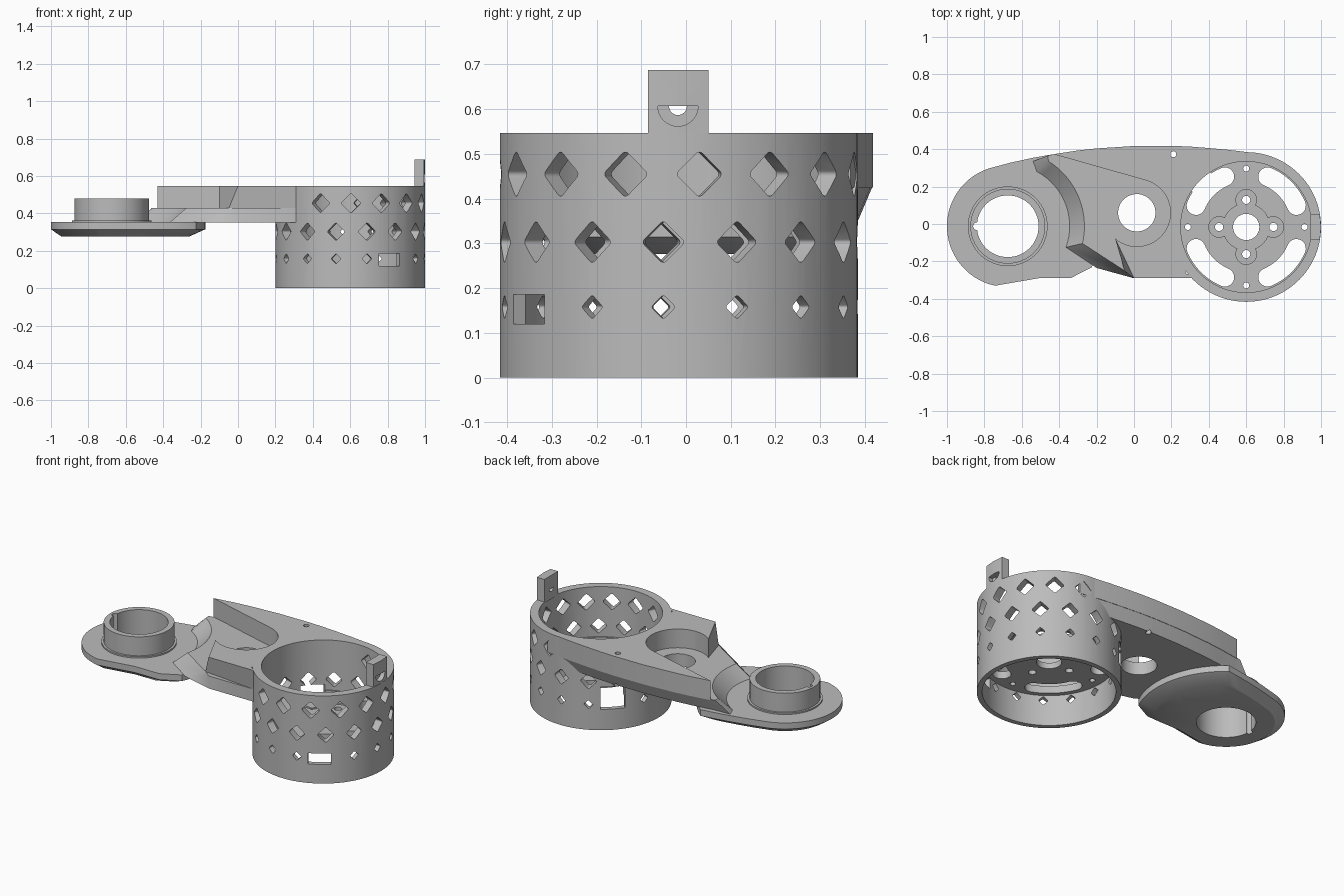
import bpy, bmesh, math
from mathutils import Matrix, Vector

if "Cube" in bpy.data.objects:
    bpy.data.objects.remove(bpy.data.objects["Cube"])

grey = bpy.data.materials.new("plain grey")
grey.diffuse_color = (0.5, 0.5, 0.5, 1)
grey.use_nodes = True
grey.node_tree.nodes["Principled BSDF"].inputs["Base Color"].default_value = grey.diffuse_color
CUP = (0.6, -0.016)      # centre of the perforated cup
RING = (-0.675, -0.012)  # centre of the raised ring
PIVOT = (0.015, 0.06)    # centre of the arm hole


def arc(c, r, a0, a1, n):
    return [(c[0] + r * math.cos(math.radians(a0 + (a1 - a0) * i / n)),
             c[1] + r * math.sin(math.radians(a0 + (a1 - a0) * i / n))) for i in range(n + 1)]


def circle(c, r, n=32):
    return arc(c, r, 0, 360, n)[:-1]


def loft(name, layers, matrix=Matrix(), closed=False):
    """Skin a stack of (outline, height) layers; closed joins last to first."""
    bm = bmesh.new()
    rows = [[bm.verts.new((x, y, z)) for x, y in pts] for pts, z in layers]
    n = len(rows[0])
    pairs = list(zip(rows, rows[1:])) + ([(rows[-1], rows[0])] if closed else [])
    for a, b in pairs:
        for i in range(n):
            j = (i + 1) % n
            bm.faces.new((a[i], a[j], b[j], b[i]))
    if not closed:
        bm.faces.new(rows[0])
        bm.faces.new(rows[-1])
    bmesh.ops.recalc_face_normals(bm, faces=bm.faces)
    bm.transform(matrix)
    mesh = bpy.data.meshes.new(name)
    bm.to_mesh(mesh)
    bm.free()
    mesh.materials.append(grey)
    ob = bpy.data.objects.new(name, mesh)
    bpy.context.collection.objects.link(ob)
    return ob


def drill(c, r, z0=-0.1, z1=0.8, n=32):
    return loft("cutter", [(circle(c, r, n), z0), (circle(c, r, n), z1)])


def activate(ob):
    bpy.ops.object.select_all(action='DESELECT')
    ob.select_set(True)
    bpy.context.view_layer.objects.active = ob


def cut(ob, cutters):
    """Subtract all cutters at once, then remove them."""
    bm = bmesh.new()
    for c in cutters:
        bm.from_mesh(c.data)
        bpy.data.objects.remove(c)
    mesh = bpy.data.meshes.new("cutter")
    bm.to_mesh(mesh)
    bm.free()
    tool = bpy.data.objects.new("cutter", mesh)
    tool.hide_render = True
    bpy.context.collection.objects.link(tool)
    mod = ob.modifiers.new("cut", 'BOOLEAN')
    mod.operation = 'DIFFERENCE'
    mod.solver = 'EXACT'
    mod.use_self = True
    mod.object = tool
    activate(ob)
    bpy.ops.object.modifier_apply(modifier="cut")
    bpy.data.objects.remove(tool)


def radial(pts, angle, z, r0, r1):
    """Prism pointing outward from the cup axis; outline x is vertical."""
    m = (Matrix.Translation((CUP[0], CUP[1], z)) @ Matrix.Rotation(math.radians(angle), 4, 'Z')
         @ Matrix.Rotation(math.pi / 2, 4, 'Y'))
    return loft("cutter", [(pts, r0), (pts, r1)], m)


def diamond(h, r):
    pts = []
    for k in range(4):
        a = 90 * k
        d = h - r
        c = (d * math.cos(math.radians(a)), d * math.sin(math.radians(a)))
        pts += arc(c, r, a - 45, a + 45, 4)
    return pts


def rect(h, w):
    return [(-h / 2, -w / 2), (h / 2, -w / 2), (h / 2, w / 2), (-h / 2, w / 2)]


# Perforated cup with a thin floor
profile = [(0.07, 0.19), (0.37, 0.19), (0.37, 0), (0.4, 0), (0.4, 0.547),
           (0.35, 0.547), (0.35, 0.235), (0.07, 0.235)]
cup = loft("cup", [(circle(CUP, r, 96), z) for r, z in profile], closed=True)
tools = []
for k in range(15):
    a = -113.4 + 24 * k
    if a < 80:  # the arm covers the rest of the top row
        tools.append(radial(diamond(0.049, 0.01), a, 0.455, 0.3, 0.45))
    tools.append(radial(diamond(0.045, 0.009), -5 + 24 * k, 0.303, 0.3, 0.45))
    tools.append(radial(diamond(0.025, 0.006), -5 + 24 * k, 0.158, 0.3, 0.45))
tools.append(radial(rect(0.14, 0.14), 135, 0.2, 0.26, 0.45))
tools.append(radial(rect(0.067, 0.13), -58, 0.153, 0.3, 0.45))
# Floor holes, curved slots and shallow centre recess
for k in range(4):
    a = math.radians(90 * k)
    for dist, r in ((0.145, 0.022), (0.312, 0.016)):
        tools.append(drill((CUP[0] + dist * math.cos(a), CUP[1] + dist * math.sin(a)), r, 0.1, 0.3, 20))
    tools.append(drill((CUP[0] + 0.145 * math.cos(a), CUP[1] + 0.145 * math.sin(a)), 0.055, 0.226, 0.3))
    m = 45 + 90 * k
    ends = [arc(CUP, 0.292, m + s, m + s, 1)[0] for s in (-22, 22)]
    slot = (arc(CUP, 0.342, m - 22, m + 22, 12) + arc(ends[1], 0.05, m + 22, m + 202, 10)[1:-1]
            + arc(CUP, 0.242, m + 22, m - 22, 12) + arc(ends[0], 0.05, m + 158, m + 338, 10)[1:-1])
    tools.append(loft("cutter", [(slot, 0.1), (slot, 0.3)]))
tools.append(drill(CUP, 0.125, 0.226, 0.3, 48))
cut(cup, tools)

# Upright tab with a half-round screw seat
tab_outline = [(0.943, -0.085), (0.994, -0.085), (1.0, -0.018), (0.994, 0.05), (0.943, 0.05)]
tab = loft("tab", [(tab_outline, 0.54), (tab_outline, 0.688)])
to_x = Matrix(((0, 0, 1, 0), (1, 0, 0, -0.018), (0, 1, 0, 0.607), (0, 0, 0, 1)))
seat, bore = arc((0, 0), 0.045, 180, 360, 16), arc((0, 0), 0.02, 180, 360, 12)
cut(tab, [loft("cutter", [(seat, 0.97), (seat, 1.1)], to_x),
          loft("cutter", [(bore, 0.9), (bore, 1.1)], to_x)])

# Low round end of the arm, tapered underneath
lobe_pts = (arc(RING, 0.325, 258, 108, 40) + [(-0.66, 0.328), (-0.54, 0.354), (-0.46, 0.368)]
            + arc(RING, 0.5, 52, -26, 18) + [(-0.34, -0.29), (-0.51, -0.29)])
small = [(RING[0] + (x - RING[0]) * 0.83, RING[1] + (y - RING[1]) * 0.83) for x, y in lobe_pts]
lobe = loft("low_end", [(small, 0.277), (lobe_pts, 0.315), (lobe_pts, 0.353)])
pin = (RING[0] - 0.165, RING[1])
cut(lobe, [drill(RING, 0.165, n=64), drill(pin, 0.02, n=20)])

# Raised ring
ring_profile = [(0.165, 0.34), (0.165, 0.48), (0.2, 0.48), (0.2, 0.362), (0.213, 0.362), (0.213, 0.34)]
ring = loft("raised_ring", [(circle(RING, r, 64), z) for r, z in ring_profile], closed=True)
cut(ring, [drill(pin, 0.02, n=20)])

# Middle plate with a sloped scoop around the low end
back = [(-0.43, 0.373), (-0.3, 0.393), (-0.2, 0.404), (0, 0.417), (0.2, 0.418),
        (0.3, 0.414), (0.4, 0.406), (0.5, 0.397), (0.6, 0.385), (0.7, 0.368)]
front = [(0, -0.29), (0.32, -0.29), (0.6, -0.1)]
low = ([(-0.54, 0.335)] + arc(RING, 0.33, 62, -20, 16) + [(-0.2, -0.235)] + front
       + [(x, y - 0.033) for x, y in reversed(back)])
high = ([(-0.46, 0.366)] + arc(RING, 0.41, 58, -13, 16) + [(-0.05, -0.25)] + front + back[::-1])
plate = loft("middle_plate", [(low, 0.352), (high, 0.43)])
screw_holes = [((0.21, 0.373), 0.016), ((0.29, -0.255), 0.014)]
cut(plate, [drill(CUP, 0.375, n=96), drill(PIVOT, 0.1, n=48)]
    + [drill(c, r, n=20) for c, r in screw_holes])

# Upper plate with the open pocket around the arm hole
pocket = arc(PIVOT, 0.18, 75, -130, 30)


def upper(edge):
    return back + [(0.6, -0.1), (0.32, -0.29), edge] + pocket[::-1]


top = loft("upper_plate", [(upper((-0.05, -0.252)), 0.425), (upper((0, -0.29)), 0.547)])
cut(top, [drill(CUP, 0.375, n=96)] + [drill(c, r, n=20) for c, r in screw_holes])

# Crisp edges, smooth curves
for ob in bpy.context.scene.objects:
    activate(ob)
    bpy.ops.object.shade_smooth_by_angle(angle=math.radians(30))
